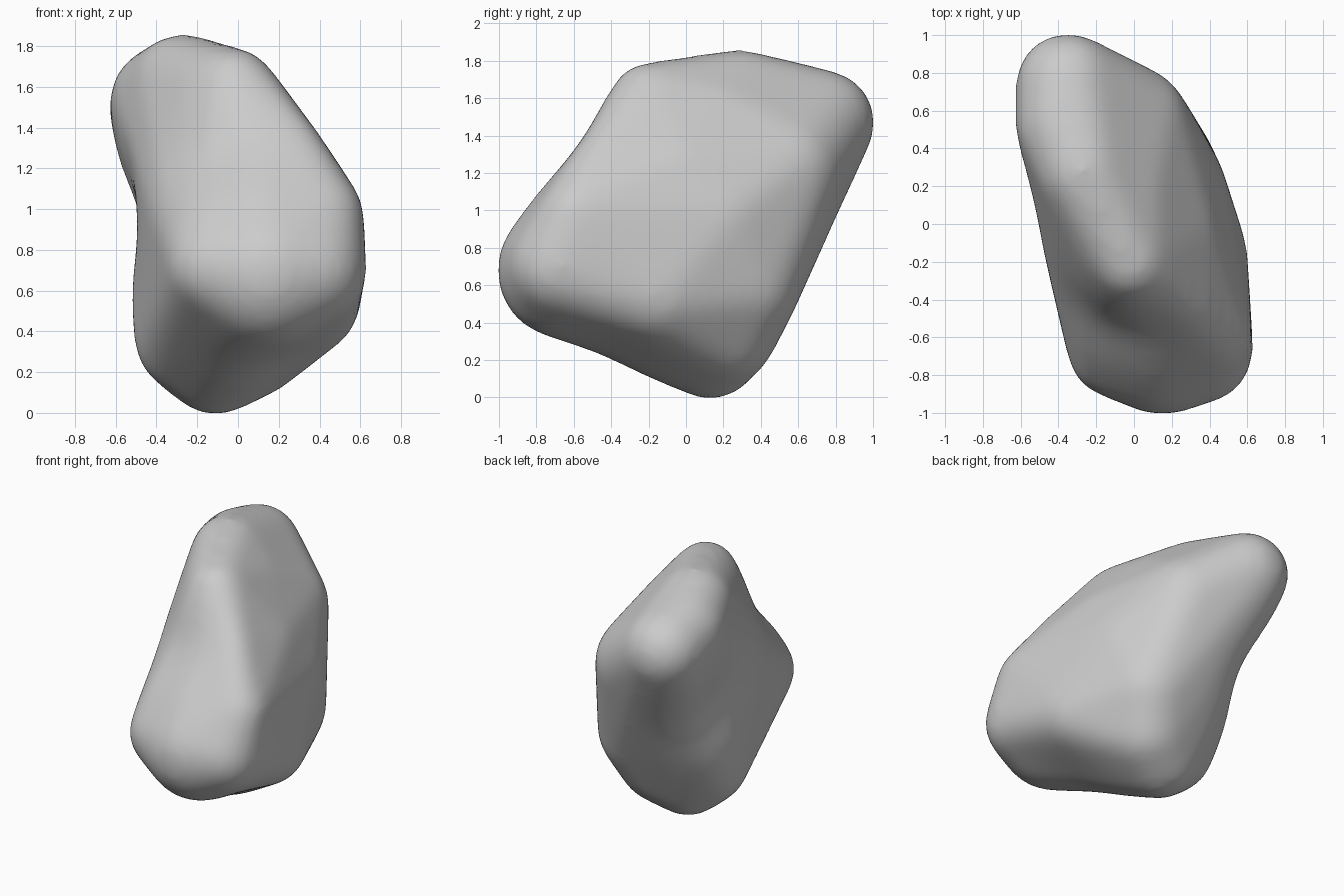
import bpy
import bmesh
from math import exp
from mathutils import Matrix, Vector

default_cube = bpy.data.objects.get("Cube")
if default_cube:
    bpy.data.objects.remove(default_cube, do_unlink=True)

# Rounded corners of the stone: centre x, y, z and radius
CORNERS = [
    (-0.27, 0.28, 1.61, 0.24),   # crown
    (-0.08, 0.15, 1.44, 0.28),   # crown, left side
    (-0.10, -0.12, 1.56, 0.20),  # front of the crown
    (-0.02, -0.20, 1.58, 0.20),  # top of the front ridge
    (0.25, -0.42, 1.30, 0.15),   # middle of the front ridge
    (0.41, -0.58, 0.97, 0.20),   # shoulder
    (-0.35, 0.73, 1.47, 0.27),   # rear knob
    (-0.36, 0.52, 1.53, 0.26),   # neck of the knob
    (-0.02, 0.53, 1.22, 0.30),   # rear flank
    (0.16, -0.05, 1.18, 0.28),   # upper flank
    (0.20, 0.18, 0.95, 0.28),    # middle of the flank
    (0.12, 0.30, 0.60, 0.30),    # lower rear flank
    (0.05, 0.20, 0.36, 0.28),    # heel
    (0.35, -0.67, 0.70, 0.27),   # front corner
    (0.15, -0.64, 0.68, 0.36),   # nose
    (-0.10, -0.67, 0.72, 0.24),  # opposite front corner
    (0.33, -0.16, 0.55, 0.26),   # belly
    (-0.23, 0.10, 0.37, 0.27),   # lower bulge
    (-0.11, 0.13, 0.26, 0.26),   # foot
]
SKIN = 0.012  # extra radius, lost again when the skin is softened

# Soft hollows: centre, push vector, reach
DENTS = [
    ((-0.50, 0.42, 0.95), (0.10, -0.04, 0), 0.32),
    ((-0.08, -0.50, 1.25), (0.01, 0.06, -0.03), 0.27),
    ((0.15, -0.45, 0.20), (0, 0.01, 0.02), 0.25),
]

# Wrap all corners in one skin
bm = bmesh.new()
for x, y, z, radius in CORNERS:
    bmesh.ops.create_icosphere(bm, subdivisions=4, radius=radius + SKIN,
                               matrix=Matrix.Translation((x, y, z)))
hull = bmesh.ops.convex_hull(bm, input=bm.verts[:], use_existing_faces=False)
kept = {g for g in hull["geom"] if isinstance(g, bmesh.types.BMFace)}
bmesh.ops.delete(bm, geom=[f for f in bm.faces if f not in kept], context="FACES")
bmesh.ops.delete(bm, geom=[v for v in bm.verts if not v.link_faces], context="VERTS")
bmesh.ops.recalc_face_normals(bm, faces=bm.faces[:])
mesh = bpy.data.meshes.new("stone")
bm.to_mesh(mesh)
bm.free()
stone = bpy.data.objects.new("stone", mesh)
bpy.context.collection.objects.link(stone)
bpy.ops.object.select_all(action="DESELECT")
bpy.context.view_layer.objects.active = stone
stone.select_set(True)

# Even out the skin and soften its ridges
remesh = stone.modifiers.new("even_skin", "REMESH")
remesh.mode = "VOXEL"
remesh.voxel_size = 0.03
soften = stone.modifiers.new("soften", "SMOOTH")
soften.factor = 0.5
soften.iterations = 30
for name in ("even_skin", "soften"):
    bpy.ops.object.modifier_apply(modifier=name)

# Press the hollows
mesh = stone.data
for vert in mesh.vertices:
    start = vert.co.copy()
    for centre, push, reach in DENTS:
        distance = (start - Vector(centre)).length
        vert.co += Vector(push) * exp(-(distance / reach) ** 2)

# Plain grey surface
grey = bpy.data.materials.new("stone_grey")
grey.use_nodes = True
colour = (0.6, 0.6, 0.6, 1)
grey.diffuse_color = colour
grey.node_tree.nodes["Principled BSDF"].inputs["Base Color"].default_value = colour
mesh.materials.clear()
mesh.materials.append(grey)
bpy.ops.object.shade_smooth()
